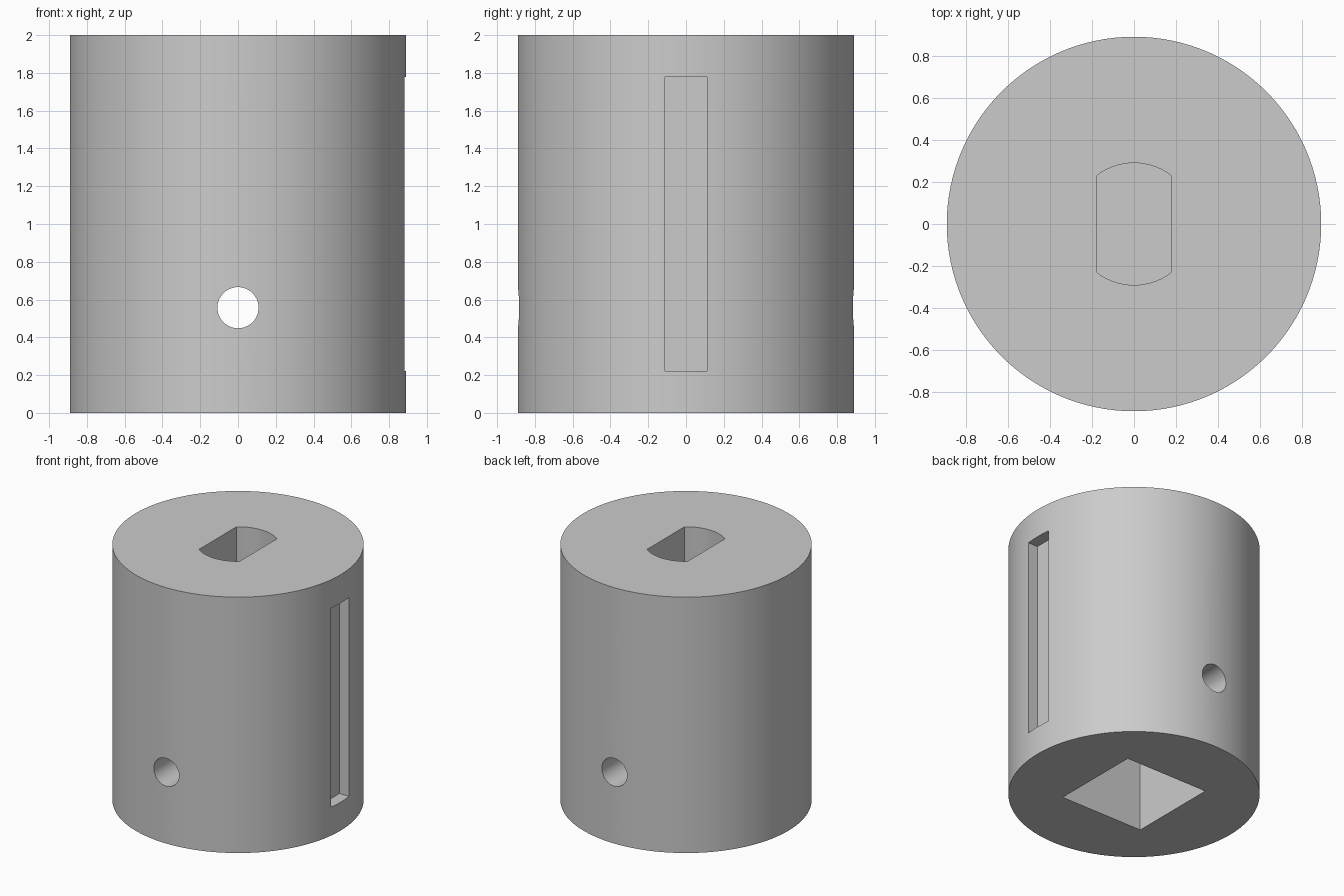
import bpy
import bmesh
from math import cos, sin, asin, pi, radians
from mathutils import Matrix

if "Cube" in bpy.data.objects:
    bpy.data.objects.remove(bpy.data.objects["Cube"], do_unlink=True)

HEIGHT = 2.0
RADIUS = 0.89

grey = bpy.data.materials.new("plain grey")
grey.use_nodes = True
grey.diffuse_color = (0.6, 0.6, 0.6, 1)
grey.node_tree.nodes["Principled BSDF"].inputs["Base Color"].default_value = (0.6, 0.6, 0.6, 1)


def arc(radius, start, end, steps):
    """Points along an arc, both ends included."""
    angles = [start + (end - start) * i / steps for i in range(steps + 1)]
    return [(radius * cos(a), radius * sin(a)) for a in angles]


def rectangle(x0, x1, y0, y1):
    return [(x0, y0), (x1, y0), (x1, y1), (x0, y1)]


def prism(name, outline, z0, z1, matrix=Matrix()):
    """Extrude a flat outline from z0 to z1, then place it."""
    bm = bmesh.new()
    base = bm.faces.new([bm.verts.new((x, y, z0)) for x, y in outline])
    top = bmesh.ops.extrude_face_region(bm, geom=[base])["geom"]
    moved = [v for v in top if isinstance(v, bmesh.types.BMVert)]
    bmesh.ops.translate(bm, verts=moved, vec=(0, 0, z1 - z0))
    bmesh.ops.recalc_face_normals(bm, faces=bm.faces)
    bm.transform(matrix)
    mesh = bpy.data.meshes.new(name)
    bm.to_mesh(mesh)
    bm.free()
    mesh.materials.append(grey)
    obj = bpy.data.objects.new(name, mesh)
    bpy.context.collection.objects.link(obj)
    return obj


# Main round body
body = prism("coupler_body", arc(RADIUS, 0, 2 * pi, 120)[:-1], 0, HEIGHT)

# Shaft socket in the top: a circle with two flat sides
shaft_r, flat_x = 0.29, 0.175
half = asin(flat_x / shaft_r)
back = arc(shaft_r, pi / 2 - half, pi / 2 + half, 16)
shaft_outline = back + [(-x, -y) for x, y in back]

# Square socket underneath, side slot, and cross hole through front and back
side = 0.358
cutters = [
    prism("shaft_socket_cutter", shaft_outline, 1.33, HEIGHT + 0.1),
    prism("square_socket_cutter", rectangle(-side, side, -side, side), -0.1, 1.11),
    prism("side_slot_cutter", rectangle(0.80, 1.0, -0.111, 0.111), 0.222, 1.778),
    prism("cross_hole_cutter", arc(0.109, 0, 2 * pi, 48)[:-1], -1, 1,
          Matrix.Translation((0, 0, 0.557)) @ Matrix.Rotation(pi / 2, 4, "X")),
]

bpy.ops.object.select_all(action="DESELECT")
bpy.context.view_layer.objects.active = body
body.select_set(True)
for cutter in cutters:
    cutter.hide_render = True
    mod = body.modifiers.new(cutter.name, "BOOLEAN")
    mod.operation = "DIFFERENCE"
    mod.solver = "EXACT"
    mod.object = cutter
    bpy.ops.object.modifier_apply(modifier=mod.name)
    bpy.data.objects.remove(cutter, do_unlink=True)

bpy.ops.object.shade_smooth_by_angle(angle=radians(30))
